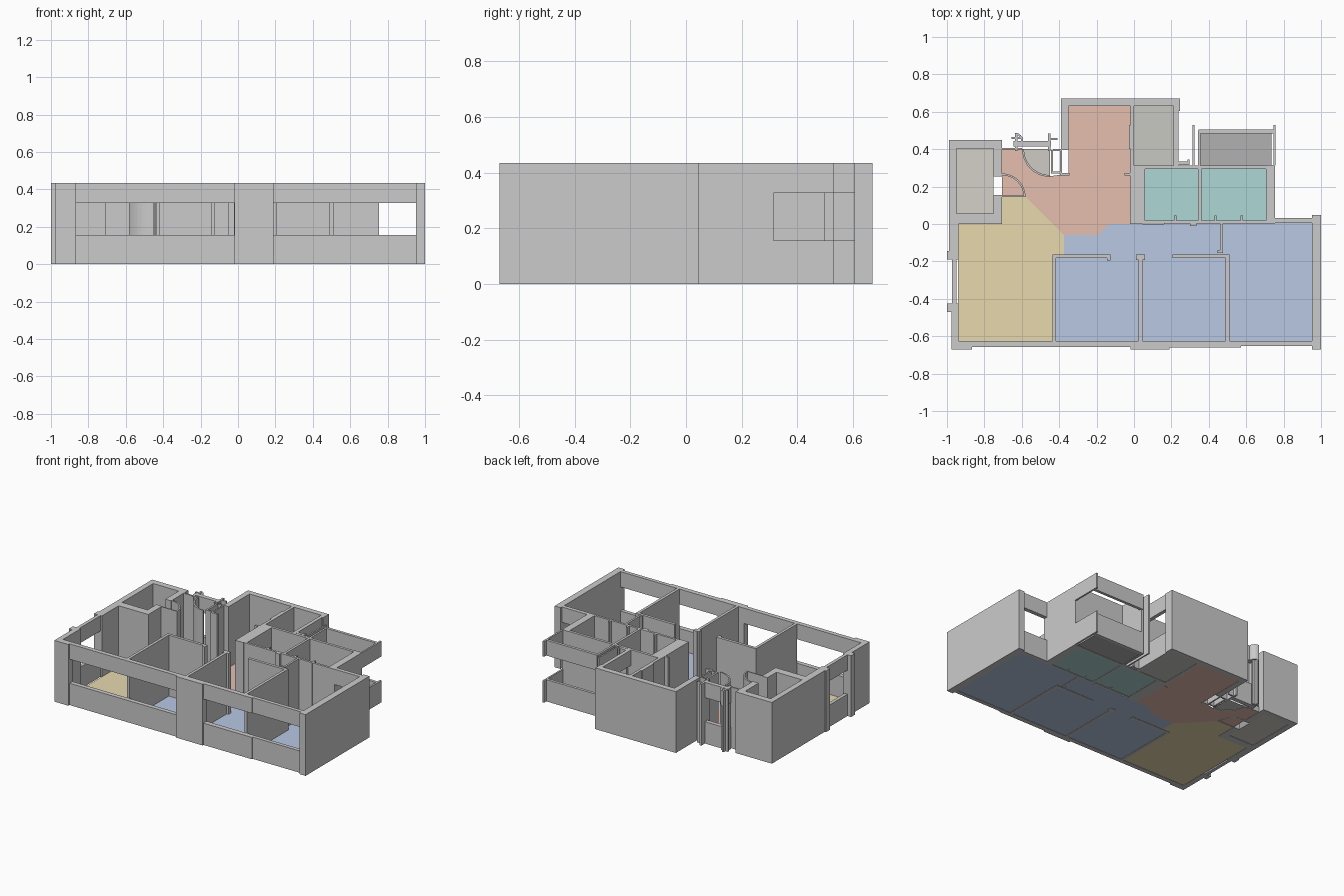
import bpy, bmesh, math

H = 0.435               # wall height
SILL, HEAD = 0.155, 0.326   # window opening


def mesh_object(name, bm, material=None):
    bmesh.ops.recalc_face_normals(bm, faces=bm.faces)
    me = bpy.data.meshes.new(name)
    bm.to_mesh(me)
    bm.free()
    ob = bpy.data.objects.new(name, me)
    bpy.context.collection.objects.link(ob)
    if material:
        me.materials.append(material)
    return ob


def prism(name, pts, z0=0.0, z1=H):
    bm = bmesh.new()
    f = bm.faces.new([bm.verts.new((x, y, z0)) for x, y in pts])
    r = bmesh.ops.extrude_face_region(bm, geom=[f])
    for v in r["geom"]:
        if isinstance(v, bmesh.types.BMVert):
            v.co.z = z1
    return mesh_object(name, bm)


def wall(name, x0, x1, y0, y1, z0=0.0, z1=H):
    return prism(name, [(x0, y0), (x1, y0), (x1, y1), (x0, y1)], z0, z1)


def window_wall(name, x0, x1, y0, y1):
    wall(name + "_sill", x0, x1, y0, y1, 0, SILL)
    wall(name + "_lintel", x0, x1, y0, y1, HEAD, H)


def arc(cx, cy, r, a0, a1, n=10):
    return [(cx + r * math.cos(math.radians(a0 + (a1 - a0) * i / n)),
             cy + r * math.sin(math.radians(a0 + (a1 - a0) * i / n))) for i in range(n + 1)]


def arc_wall(name, cx, cy, r, a0, a1, z0=0.0, z1=H):
    prism(name, arc(cx, cy, r, a0, a1) + arc(cx, cy, r - 0.01, a1, a0), z0, z1)


def floor(name, pts, rgb):
    mat = bpy.data.materials.new(name + "_colour")
    mat.diffuse_color = (*rgb, 1)
    bm = bmesh.new()
    bm.faces.new([bm.verts.new((x, y, 0.002)) for x, y in pts])
    ob = mesh_object(name, bm, mat)
    if ob.data.polygons[0].normal.z < 0:
        ob.data.flip_normals()


def rect(x0, x1, y0, y1):
    return [(x0, y0), (x1, y0), (x1, y1), (x0, y1)]


# floors
BLUE, TEAL = (0.48, 0.58, 0.77), (0.42, 0.68, 0.66)
floor("bedroom_floor", [(-0.435, -0.63), (0.96, -0.63), (0.96, 0.005), (-0.13, 0.0), (-0.195, -0.06),
                        (-0.375, -0.06), (-0.375, -0.165), (-0.435, -0.165)], BLUE)
floor("living_floor", [(-0.94, -0.63), (-0.435, -0.63), (-0.435, -0.165), (-0.375, -0.165),
                       (-0.375, -0.06), (-0.58, 0.145), (-0.705, 0.145), (-0.705, 0.0), (-0.94, 0.0)],
      (0.80, 0.69, 0.42))
floor("hall_floor", [(-0.705, 0.145), (-0.58, 0.145), (-0.375, -0.06), (-0.195, -0.06), (-0.13, 0.0),
                     (-0.02, 0.0), (-0.02, 0.63), (-0.35, 0.63), (-0.35, 0.27)]
      + arc(-0.45, 0.40, 0.145, 270, 180, 6) + [(-0.705, 0.40)], (0.79, 0.52, 0.43))
floor("entry_swing_floor", [(-0.45, 0.40)] + arc(-0.45, 0.40, 0.145, 180, 270), (0.62, 0.60, 0.56))
for i, (x0, x1) in enumerate([(0.055, 0.345), (0.355, 0.71)]):
    floor(f"bath_floor_{i + 1}", rect(x0, x1, 0.015, 0.297), TEAL)
floor("utility_floor", rect(0.0, 0.21, 0.305, 0.635), (0.58, 0.58, 0.54))
floor("balcony_floor", rect(0.355, 0.735, 0.305, 0.485), (0.44, 0.44, 0.44))
floor("shaft_floor", rect(-0.95, -0.75, 0.05, 0.405), (0.66, 0.63, 0.58))

# front facade: three piers with window bands between
wall("front_left_pier", -0.975, -0.865, -0.67, -0.625)
wall("front_middle_pier", -0.02, 0.19, -0.67, -0.625)
wall("right_wall", 0.953, 1.0, -0.67, 0.047)
window_wall("front_window_left", -0.865, -0.02, -0.657, -0.625)
window_wall("front_window_middle", 0.19, 0.572, -0.66, -0.625)
window_wall("front_window_right", 0.572, 0.953, -0.652, -0.625)

# left facade with window and projecting jambs
wall("left_wall_front", -0.975, -0.938, -0.625, -0.47)
wall("left_wall_back", -0.99, -0.938, -0.145, 0.0)
for n, y0 in (("front", -0.47), ("back", -0.19)):
    wall(f"left_window_jamb_{n}", -1.0, -0.938, y0, y0 + 0.045)
window_wall("left_window", -0.972, -0.948, -0.425, -0.19)

# shaft room at back left
wall("shaft_left", -0.99, -0.95, 0.0, 0.45)
wall("shaft_back", -0.95, -0.75, 0.405, 0.45)
wall("shaft_front", -0.95, -0.75, 0.0, 0.055)
wall("shaft_right_front", -0.75, -0.705, 0.0, 0.155)
wall("shaft_right_back", -0.75, -0.705, 0.255, 0.45)

# hall and utility block at back
wall("block_back", -0.39, 0.245, 0.63, 0.67)
wall("block_left", -0.39, -0.35, 0.395, 0.63)
wall("block_divider", -0.02, 0.0, 0.31, 0.63)
wall("divider_bulge", -0.028, 0.0, 0.40, 0.53)
wall("thick_divider", -0.022, 0.045, 0.0, 0.31)
wall("hall_left_wall", -0.395, -0.385, 0.265, 0.40)
wall("hall_left_nib", -0.395, -0.345, 0.258, 0.272)
wall("hall_right_nib", -0.05, -0.02, 0.258, 0.272)
window_wall("utility_window", 0.212, 0.238, 0.31, 0.63)
wall("utility_post", 0.225, 0.245, 0.605, 0.63)
wall("utility_foot", 0.235, 0.295, 0.315, 0.335)
wall("utility_foot_post", 0.285, 0.297, 0.315, 0.345)

# entrance cluster
window_wall("entry_panel", -0.645, -0.445, 0.415, 0.445)
wall("entry_threshold_wall", -0.705, -0.60, 0.397, 0.407)
for i, x in enumerate((-0.635, -0.46)):
    wall(f"entry_post_{i + 1}", x, x + 0.013, 0.39, 0.485)
wall("entry_cap_left", -0.655, -0.60, 0.455, 0.465)
wall("entry_cap_right", -0.46, -0.41, 0.45, 0.46)
wall("entry_frame_left", -0.445, -0.432, 0.28, 0.395)
wall("entry_frame_back", -0.432, -0.395, 0.39, 0.40)
wall("entry_frame_front", -0.445, -0.395, 0.27, 0.28)
arc_wall("entry_door_sweep", -0.45, 0.40, 0.148, 180, 270)
arc_wall("shaft_door_sweep", -0.705, 0.145, 0.125, 0, 90)
arc_wall("entry_small_sweep", -0.635, 0.445, 0.042, 0, 90, HEAD, H)
wall("shaft_door_leaf", -0.705, -0.58, 0.145, 0.153)

# bathrooms
wall("bath_back_wall", 0.0, 0.75, 0.293, 0.312)
wall("bath_left_wall", 0.045, 0.06, 0.02, 0.295)
wall("bath_divider", 0.343, 0.36, 0.02, 0.295)
wall("bath_right_wall", 0.705, 0.755, 0.02, 0.315)
wall("bath_front_wall", 0.045, 0.755, 0.004, 0.02)
wall("bath_front_pier", 0.30, 0.335, -0.01, 0.006)
for i, x in enumerate((0.215, 0.43, 0.57)):
    wall(f"bath_door_jamb_{i + 1}", x, x + 0.012, 0.002, 0.045)

# balcony and back window of right room
window_wall("balcony_back", 0.345, 0.745, 0.485, 0.505)
window_wall("balcony_right", 0.745, 0.757, 0.312, 0.53)
wall("balcony_left", 0.342, 0.356, 0.31, 0.50)
wall("balcony_screen", 0.313, 0.323, 0.31, 0.53)
window_wall("right_room_back_window", 0.755, 0.953, 0.005, 0.033)

# room partitions
for i, x in enumerate((-0.437, 0.025, 0.49)):
    wall(f"partition_{i + 1}", x, x + 0.02, -0.625, -0.162)
wall("corridor_wall_left", -0.437, -0.13, -0.182, -0.162)
wall("corridor_wall_right", 0.205, 0.51, -0.182, -0.162)
wall("corridor_left_end", -0.145, -0.125, -0.195, -0.162)
wall("partition_2_head", 0.012, 0.058, -0.192, -0.164)
wall("corridor_end_wall", 0.461, 0.475, -0.15, 0.005)
wall("corridor_end_hook", 0.445, 0.475, -0.155, -0.143)
